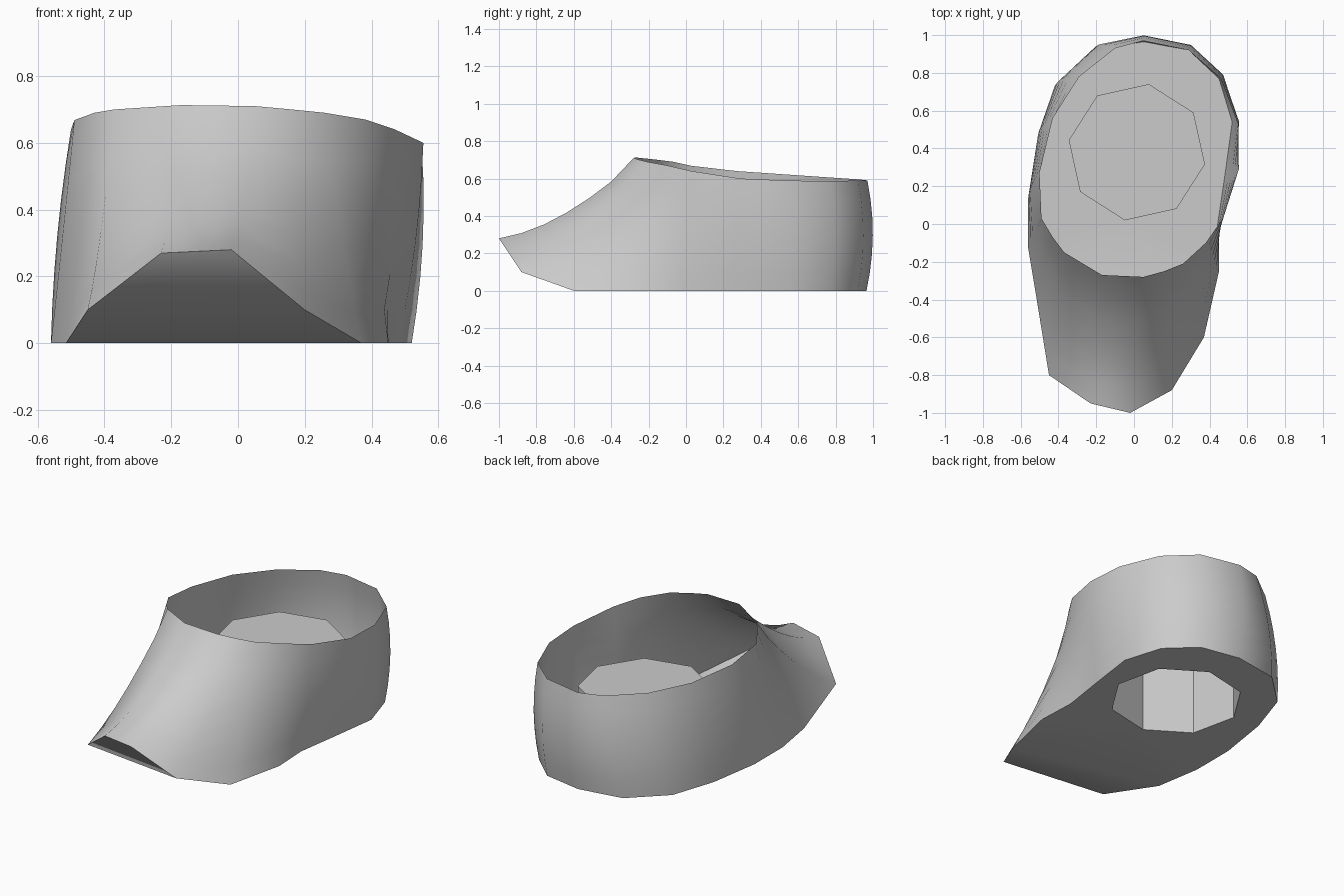
import bpy, bmesh, math
from mathutils import Vector

if "Cube" in bpy.data.objects:
    bpy.data.objects.remove(bpy.data.objects["Cube"])

# Sole outline, starting at the toe and running round the right side
SOLE = [(-.02, -1, .28), (.20, -.88, .10), (.37, -.60, 0), (.45, -.25, 0), (.44, -.02, 0), (.48, .25, 0),
        (.52, .54, 0), (.45, .77, 0), (.29, .92, 0), (.05, .965, 0), (-.22, .92, 0), (-.42, .73, 0),
        (-.51, .46, 0), (-.56, .14, 0), (-.56, -.13, 0), (-.515, -.40, 0), (-.45, -.80, .10), (-.23, -.95, .27)]
# Matching points on the collar of the opening
RIM = [(.05, -.28, .71), (.16, -.25, .70), (.26, -.21, .69), (.38, -.10, .67), (.47, .03, .64), (.555, .29, .60),
       (.55, .53, .59), (.46, .77, .585), (.29, .92, .59), (.05, .97, .59), (-.10, .93, .595), (-.29, .78, .605),
       (-.43, .56, .62), (-.50, .27, .64), (-.49, .03, .668), (-.43, -.07, .69), (-.37, -.15, .70), (-.17, -.27, .713)]
N, STEPS = len(SOLE), 6


def finish(bm, name, angle=35):
    me = bpy.data.meshes.new(name)
    bm.to_mesh(me)
    bm.free()
    ob = bpy.data.objects.new(name, me)
    bpy.context.collection.objects.link(ob)
    bpy.ops.object.select_all(action='DESELECT')
    ob.select_set(True)
    bpy.context.view_layer.objects.active = ob
    bpy.ops.object.shade_smooth_by_angle(angle=math.radians(angle))
    return ob


def octagon(bm, z):
    angles = [math.radians(80 + 45 * i) for i in range(8)]
    return [bm.verts.new((.015 + .366 * math.cos(a), .38 + .366 * math.sin(a), z)) for a in angles]


# Upper: walls lofted from sole to collar, bulging at the heel and sagging over the toe
bm = bmesh.new()
rings = []
for s in range(STEPS + 1):
    u = s / STEPS
    bow = 4 * u * (1 - u)
    sag = bow if u < .5 else bow ** .6
    ring = []
    for a, b in zip(SOLE, RIM):
        a, b = Vector(a), Vector(b)
        p = a.lerp(b, u)
        out = Vector((p.x, p.y - .2, 0)).normalized()
        heel = .008 + .024 * max(0, a.y) if a.y > -.1 else 0
        p += bow * heel * out - Vector((0, 0, .078 * sag * max(0, -a.y)))
        ring.append(bm.verts.new(p))
    rings.append(ring)
for lo, hi in zip(rings, rings[1:]):
    for i in range(N):
        j = (i + 1) % N
        bm.faces.new((lo[i], lo[j], hi[j], hi[i]))
finish(bm, "upper", 75)

# Sole: flat part with an octagonal hole, plus the turned-up toe
bm = bmesh.new()
v = [bm.verts.new(p) for p in SOLE]
hole = octagon(bm, 0)
flat = v[2:16]
edges = [bm.edges.new((loop[i - 1], loop[i])) for loop in (flat, hole) for i in range(len(loop))]
bmesh.ops.triangle_fill(bm, use_beauty=True, use_dissolve=False, edges=edges, normal=(0, 0, -1))
bm.faces.new((v[15], v[16], v[1], v[2]))
bm.faces.new((v[16], v[17], v[0], v[1]))
bmesh.ops.recalc_face_normals(bm, faces=bm.faces)
bm.faces.ensure_lookup_table()
if bm.faces[0].normal.z > 0:
    bmesh.ops.reverse_faces(bm, faces=bm.faces)
finish(bm, "sole", 60)

# Socket: hollow octagonal post, open below and capped above
bm = bmesh.new()
low, top = octagon(bm, 0), octagon(bm, .412)
for i in range(8):
    bm.faces.new((low[i - 1], low[i], top[i], top[i - 1]))
bm.faces.new(top)
finish(bm, "socket")
